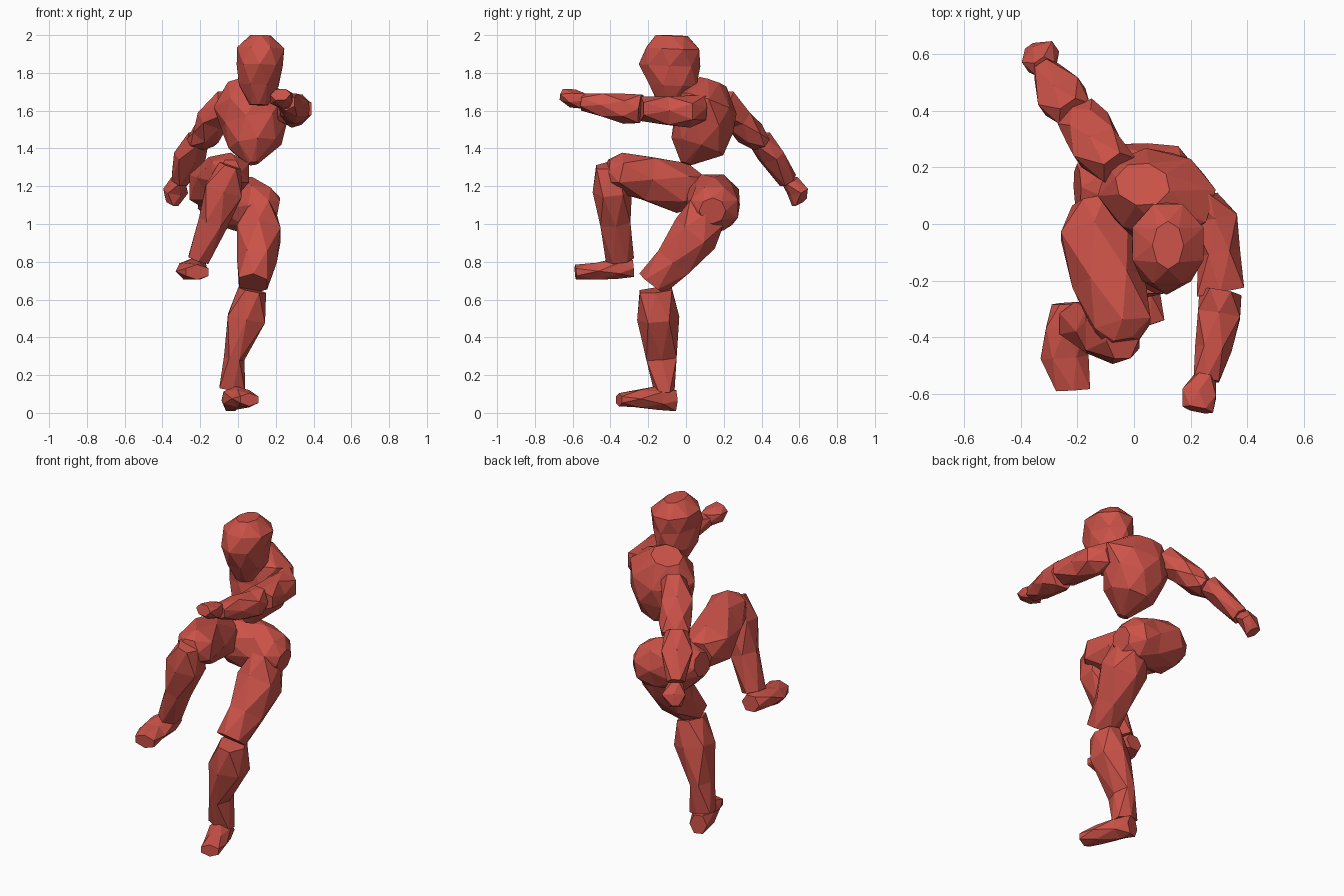
import bpy, bmesh, math
from mathutils import Vector

red = bpy.data.materials.new("red_clay")
red.diffuse_color = (0.6, 0.085, 0.065, 1)


def loft(name, rings, side=(1, 0, 0), sides=6):
    """Faceted solid through rings (x, y, z, half width along side, half depth).
    Every second ring is turned half a step, so the skin is made of triangles."""
    axis = (Vector(rings[-1][:3]) - Vector(rings[0][:3])).normalized()
    s = Vector(side)
    s = (s - axis * s.dot(axis)).normalized()
    t = axis.cross(s)
    bm = bmesh.new()
    loops = []
    for k, (x, y, z, w, d) in enumerate(rings):
        angles = [2 * math.pi * (i + 0.5 * (k % 2)) / sides for i in range(sides)]
        fit_w = max(math.cos(a) for a in angles)
        fit_d = max(math.sin(a) for a in angles)
        loops.append([bm.verts.new(Vector((x, y, z)) + s * (w * math.cos(a) / fit_w)
                                   + t * (d * math.sin(a) / fit_d)) for a in angles])
    for k, (a, b) in enumerate(zip(loops, loops[1:])):
        if k % 2:
            a, b = b, a
        for i in range(sides):
            j = (i + 1) % sides
            bm.faces.new((a[i], a[j], b[i]))
            bm.faces.new((b[i], a[j], b[j]))
    bm.faces.new(loops[0])
    bm.faces.new(loops[-1])
    bmesh.ops.recalc_face_normals(bm, faces=bm.faces[:])
    mesh = bpy.data.meshes.new(name)
    bm.to_mesh(mesh)
    bm.free()
    mesh.materials.append(red)
    ob = bpy.data.objects.new(name, mesh)
    bpy.context.collection.objects.link(ob)
    return ob


# Head, chest and pelvis
loft("head", [(.11, -.09, 1.63, .05, .055), (.11, -.07, 1.735, .105, .125),
              (.115, -.087, 1.84, .122, .163), (.12, -.07, 1.93, .125, .14),
              (.12, -.075, 1.998, .055, .085)], sides=8)
loft("chest", [(.08, 0, 1.32, .03, .03), (.09, .06, 1.41, .13, .135),
               (.09, .095, 1.53, .185, .168), (.08, .11, 1.64, .2, .15),
               (.03, .14, 1.75, .1, .08)], side=(1, -.3, 0), sides=8)
loft("pelvis", [(-.2, .13, 1.15, .08, .07), (-.1, .14, 1.13, .14, .135),
                (.05, .15, 1.1, .135, .15), (.15, .15, 1.08, .125, .115),
                (.21, .14, 1.07, .07, .07)], side=(0, 1, 0), sides=8)

# Standing leg
loft("standing_thigh", [(.12, .11, 1.06, .085, .11), (.11, .05, .95, .115, .13),
                        (.1, -.065, .8, .105, .1), (.08, -.18, .685, .075, .085)])
loft("standing_shin", [(.075, -.16, .65, .075, .085), (.045, -.147, .5, .1, .112),
                       (-.02, -.13, .29, .055, .08), (-.03, -.115, .12, .07, .055)])
loft("standing_foot", [(-.04, -.06, .065, .05, .055), (-.02, -.14, .08, .06, .065),
                       (.03, -.26, .075, .065, .045), (.06, -.355, .07, .05, .035)])

# Raised leg
loft("raised_thigh", [(-.14, .08, 1.17, .08, .08), (-.14, -.02, 1.19, .12, .135),
                      (-.09, -.2, 1.24, .13, .115), (-.04, -.36, 1.275, .1, .105),
                      (-.04, -.42, 1.28, .06, .06)])
loft("raised_shin", [(-.04, -.41, 1.31, .06, .065), (-.075, -.39, 1.18, .1, .105),
                     (-.13, -.375, 1.01, .08, .08), (-.21, -.35, .81, .055, .075)])
loft("raised_foot", [(-.235, -.28, .765, .055, .045), (-.24, -.36, .765, .07, .055),
                     (-.245, -.47, .75, .085, .045), (-.215, -.585, .745, .06, .04)])

# Forward arm
loft("forward_upper_arm", [(.24, .1, 1.615, .055, .065), (.285, .02, 1.595, .08, .085),
                           (.3, -.1, 1.6, .075, .075), (.305, -.24, 1.61, .085, .065)])
loft("forward_forearm", [(.305, -.24, 1.61, .075, .075), (.3, -.32, 1.61, .075, .08),
                         (.28, -.44, 1.63, .065, .06), (.255, -.55, 1.645, .045, .045)])
loft("forward_hand", [(.25, -.54, 1.65, .04, .04), (.23, -.6, 1.665, .06, .05),
                      (.225, -.655, 1.685, .055, .03)])

# Backward arm
BACK = (.82, .57, 0)
loft("back_upper_arm", [(-.05, .19, 1.645, .07, .075), (-.13, .27, 1.56, .085, .075),
                        (-.165, .34, 1.48, .09, .065), (-.2, .385, 1.43, .075, .05)], BACK)
loft("back_forearm", [(-.21, .39, 1.45, .065, .055), (-.255, .45, 1.36, .085, .06),
                      (-.31, .54, 1.23, .05, .045)], BACK)
loft("back_hand", [(-.315, .55, 1.23, .04, .04), (-.33, .59, 1.175, .065, .05),
                   (-.35, .6, 1.115, .035, .04)], BACK)
